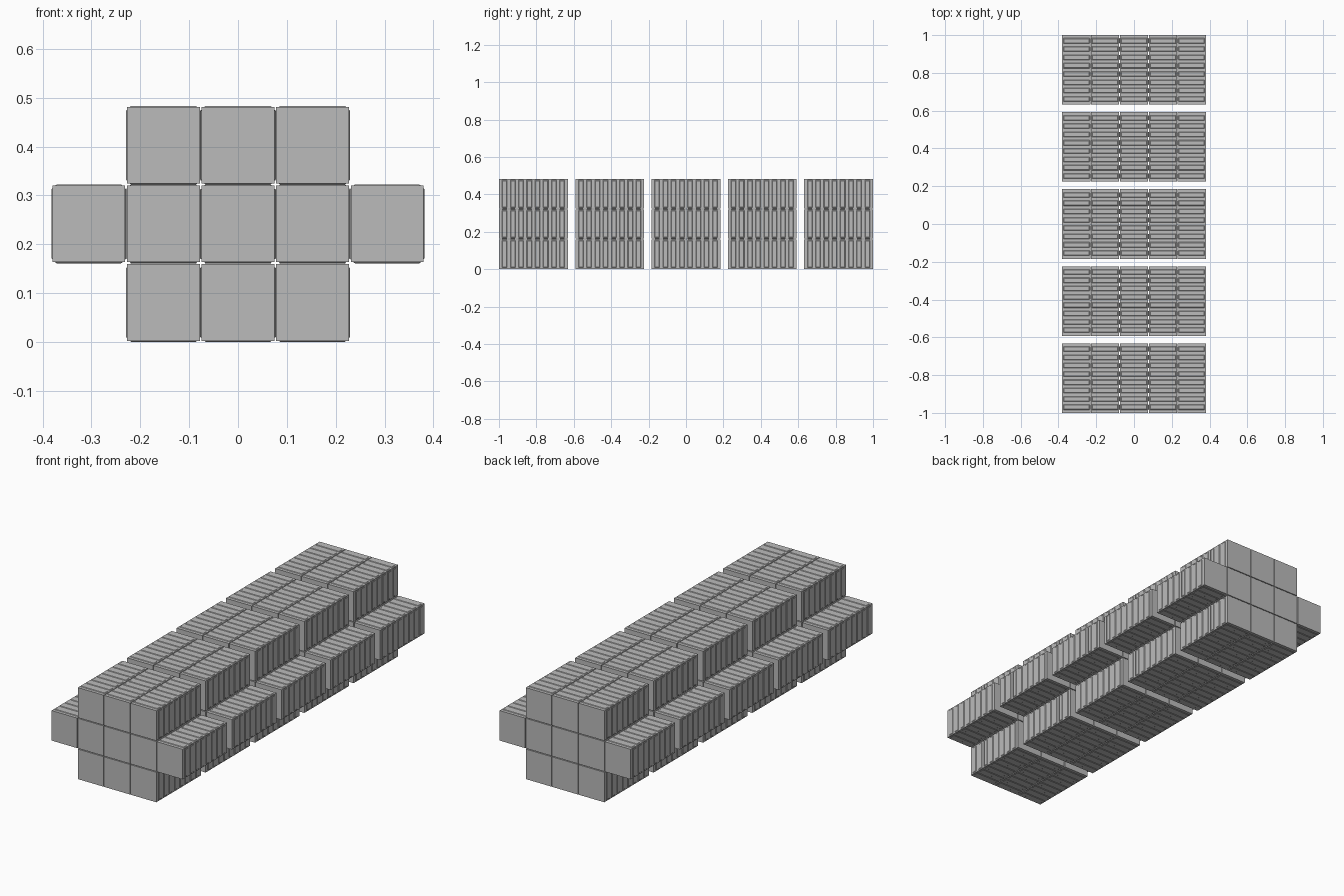
import bpy, bmesh
from mathutils import Vector

if "Cube" in bpy.data.objects:
    bpy.data.objects.remove(bpy.data.objects["Cube"])

# One flat colour for every container
grey = bpy.data.materials.new("container grey")
grey.diffuse_color = (0.5, 0.5, 0.5, 1)
grey.use_nodes = True
grey.node_tree.nodes["Principled BSDF"].inputs["Base Color"].default_value = grey.diffuse_color

W, L, H = 0.149, 0.368, 0.157          # body of one container
PX, PY, PZ = 0.1527, 0.408, 0.161      # spacing of the stack
RIBS, RAISE, MARGIN = 8, 0.0022, 0.011


def add_rib(bm, y, axis, sign, width):
    """Raised strip with sloping edges, running across one long side."""
    across = Vector((0, 0, 1)) if axis == 0 else Vector((1, 0, 0))
    out = Vector((sign, 0, 0)) if axis == 0 else Vector((0, 0, sign))
    along = Vector((0, 1, 0))
    size, depth = (H, W / 2) if axis == 0 else (W, H / 2)
    half = size / 2 - MARGIN / 2
    rings = []
    for lift, shrink in ((0, 0), (RAISE, 0.003)):
        rings.append([bm.verts.new(out * (depth + lift)
                                   + across * (a * (half - shrink))
                                   + along * (y + b * (width / 2 - shrink)))
                      for a, b in ((-1, -1), (1, -1), (1, 1), (-1, 1))])
    faces = [bm.faces.new(rings[1])]
    for i in range(4):
        j = (i + 1) % 4
        faces.append(bm.faces.new((rings[0][i], rings[0][j], rings[1][j], rings[1][i])))
    # Turn the strip outward
    faces[0].normal_update()
    if faces[0].normal.dot(out) < 0:
        bmesh.ops.reverse_faces(bm, faces=faces)


# Container: plain ends, ribbed sides, roof and floor
bm = bmesh.new()
bmesh.ops.create_cube(bm, size=1)
bmesh.ops.scale(bm, vec=(W, L, H), verts=bm.verts)
pitch = (L - 0.016) / RIBS
for i in range(RIBS):
    y = (i - (RIBS - 1) / 2) * pitch
    for axis in (0, 2):
        for sign in (-1, 1):
            add_rib(bm, y, axis, sign, pitch * 0.62)
container_mesh = bpy.data.meshes.new("container")
bm.to_mesh(container_mesh)
bm.free()
container_mesh.materials.append(grey)

# Stack: three columns in each layer, five in the middle layer
for bay in range(-2, 3):
    for layer, reach in enumerate((1, 2, 1)):
        for column in range(-reach, reach + 1):
            box = bpy.data.objects.new("container", container_mesh)
            box.location = (column * PX, bay * PY, RAISE + H / 2 + layer * PZ)
            bpy.context.collection.objects.link(box)
